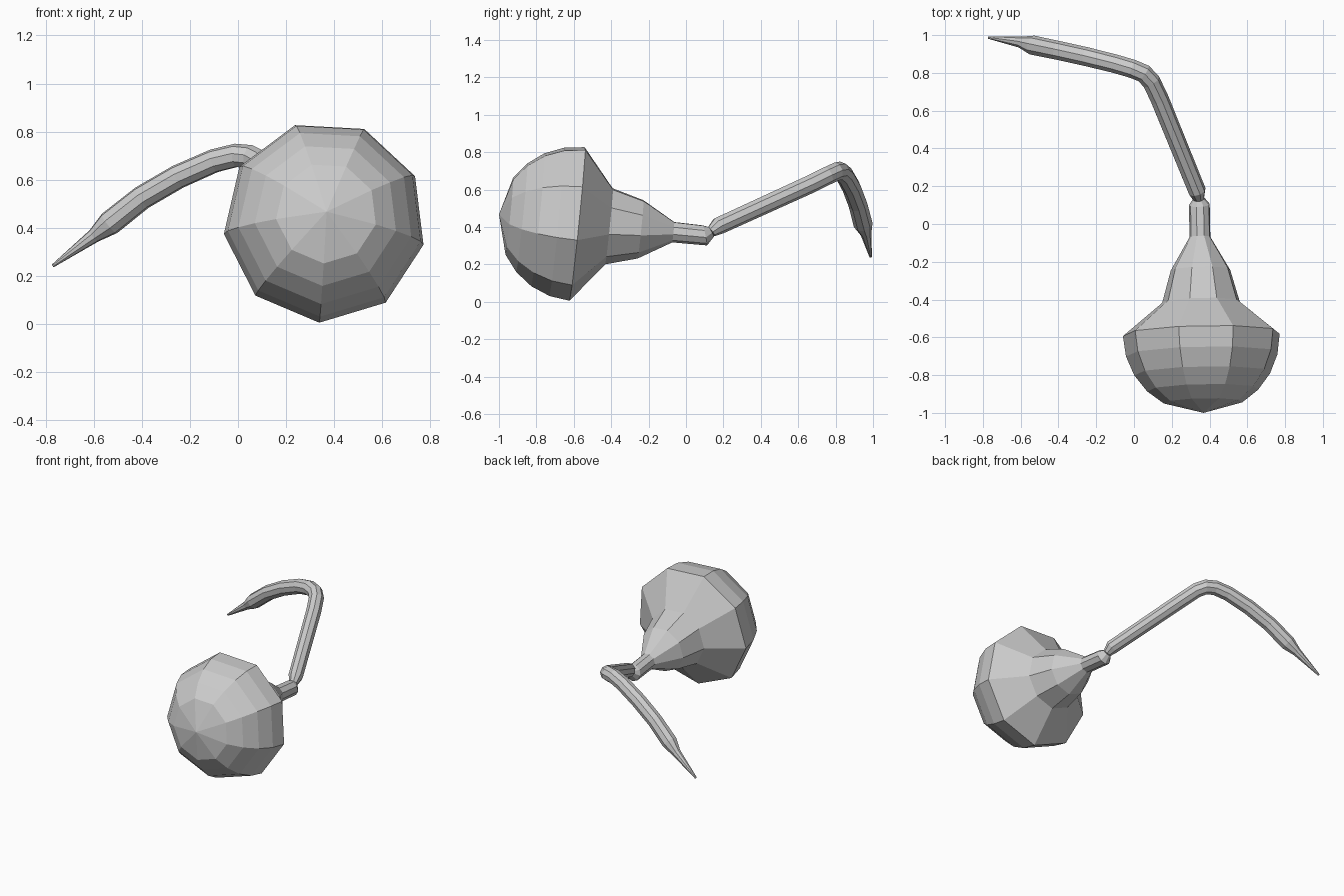
import bpy, bmesh, math
from mathutils import Vector

if "Cube" in bpy.data.objects:
    bpy.data.objects.remove(bpy.data.objects["Cube"])

SIDES = 9


def loft(name, rings, phase):
    """Tube through (centre, radius) rings with a transported frame; closed ends."""
    pts = [Vector(c) for c, r in rings]
    bm = bmesh.new()
    loops = []
    side = Vector((1, 0, 0))
    for i, (c, r) in enumerate(rings):
        before = (pts[i] - pts[max(i - 1, 0)]).normalized()
        after = (pts[min(i + 1, len(pts) - 1)] - pts[i]).normalized()
        tangent = (before + after).normalized()
        side = (side - tangent * side.dot(tangent)).normalized()
        up = side.cross(tangent)
        if r == 0:
            loops.append([bm.verts.new(c)])
            continue
        loop = []
        for k in range(SIDES):
            a = phase + math.tau * k / SIDES
            loop.append(bm.verts.new(pts[i] + r * (math.cos(a) * side + math.sin(a) * up)))
        loops.append(loop)
    for a, b in zip(loops, loops[1:]):
        for k in range(SIDES):
            n = (k + 1) % SIDES
            if len(a) == 1:
                bm.faces.new((a[0], b[k], b[n]))
            else:
                bm.faces.new((a[k], a[n], b[n], b[k]))
    for loop in (loops[0], loops[-1]):
        if len(loop) > 1:
            bm.faces.new(loop)
    bmesh.ops.recalc_face_normals(bm, faces=bm.faces)
    mesh = bpy.data.meshes.new(name)
    bm.to_mesh(mesh)
    bm.free()
    obj = bpy.data.objects.new(name, mesh)
    bpy.context.collection.objects.link(obj)
    return obj


# Bulb: domed front, flared shoulder and thin neck around a slightly tilted axis
centre = Vector((0.36, -0.58, 0.425))
axis = Vector((-0.02, 0.99, -0.10)).normalized()
R = 0.422
profile = [(-R, 0)]
profile += [(-R * math.cos(math.radians(a)), R * math.sin(math.radians(a)))
            for a in (30, 45, 60, 75, 90)]
profile += [(0.17, 0.209), (0.34, 0.16), (0.515, 0.056), (0.685, 0.056)]
bulb = [(centre + axis * t, r) for t, r in profile]

# Pinched joint where the neck meets the stem
joint = [((0.343, 0.135, 0.375), 0.03)]
loft("bulb_and_neck", bulb + joint, math.radians(-93))

# Bent stem ending in a sharp tip
stem = joint + [
    ((0.333, 0.175, 0.407), 0.048),
    ((0.135, 0.66, 0.628), 0.050),
    ((0.09, 0.755, 0.675), 0.050),
    ((0.05, 0.798, 0.695), 0.050),
    ((-0.01, 0.822, 0.700), 0.050),
    ((-0.10, 0.848, 0.678), 0.050),
    ((-0.25, 0.885, 0.612), 0.051),
    ((-0.40, 0.918, 0.525), 0.051),
    ((-0.535, 0.946, 0.418), 0.052),
    ((-0.60, 0.962, 0.366), 0.030),
    ((-0.77, 0.987, 0.242), 0.007),
]
loft("stem", stem, math.radians(-93))
